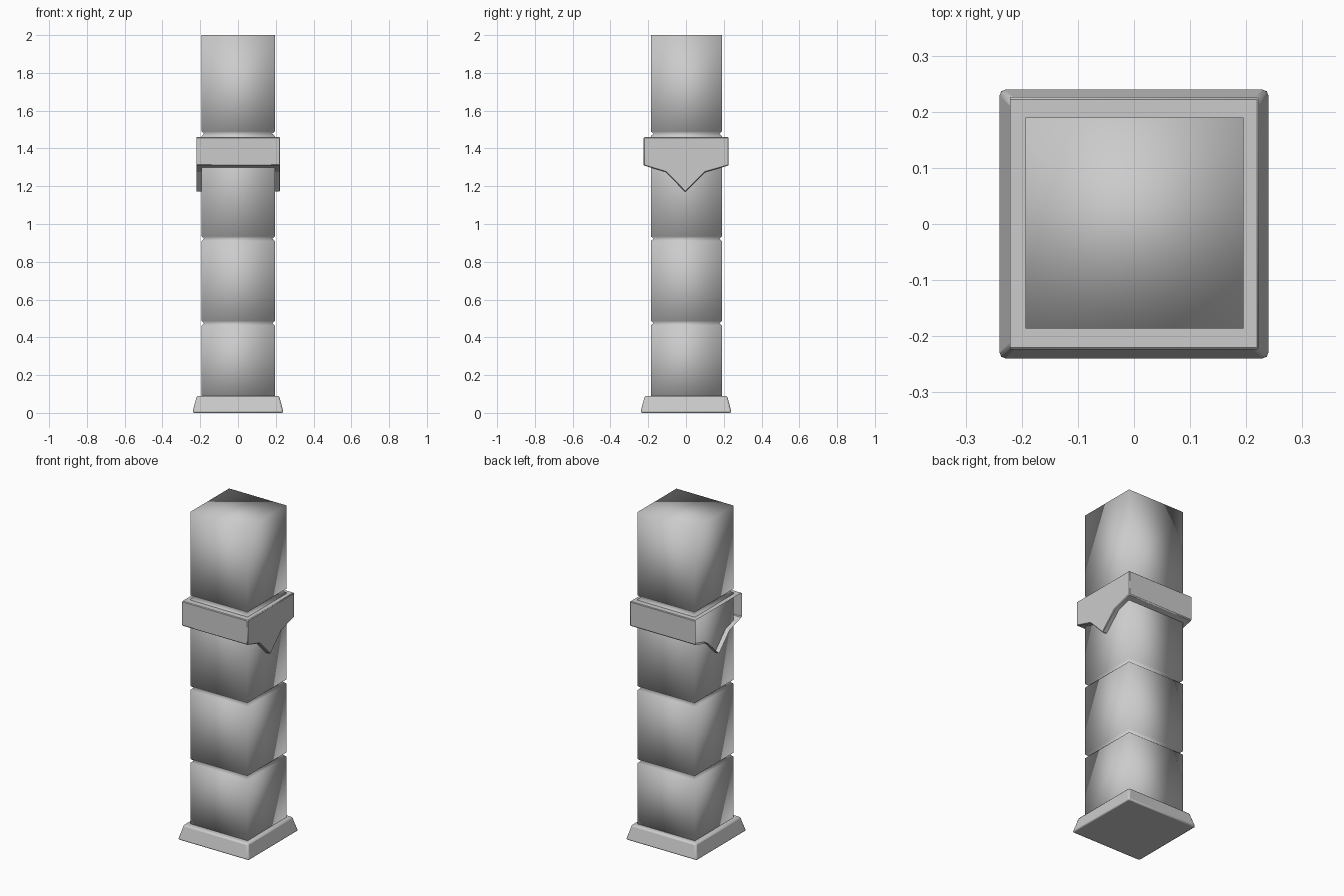
import bpy, bmesh

if "Cube" in bpy.data.objects:
    bpy.data.objects.remove(bpy.data.objects["Cube"])


def finish(name, bm):
    mesh = bpy.data.meshes.new(name)
    bmesh.ops.recalc_face_normals(bm, faces=bm.faces)
    bm.to_mesh(mesh)
    bm.free()
    obj = bpy.data.objects.new(name, mesh)
    bpy.context.collection.objects.link(obj)
    return obj


def square_stack(name, levels, cx=0, cy=0):
    """Stack rectangular rings given as (z, half_x, half_y) and cap both ends."""
    bm = bmesh.new()
    rings = []
    for z, hx, hy in levels:
        rings.append([bm.verts.new((cx + sx * hx, cy + sy * hy, z))
                      for sx, sy in ((-1, -1), (1, -1), (1, 1), (-1, 1))])
    for a, b in zip(rings, rings[1:]):
        for i in range(4):
            j = (i + 1) % 4
            bm.faces.new((a[i], a[j], b[j], b[i]))
    bm.faces.new(rings[0][::-1])
    bm.faces.new(rings[-1])
    return finish(name, bm)


def bevel(obj, width, segments):
    mod = obj.modifiers.new("soft_edges", 'BEVEL')
    mod.width = width
    mod.segments = segments
    mod.limit_method = 'ANGLE'


# Column shaft with V-grooves between its blocks
HX, HY, CUT = 0.194, 0.188, 0.014
levels = [(0.02, HX, HY)]
for z in (0.475, 0.922, 1.478):
    levels += [(z - 0.012, HX, HY), (z, HX - CUT, HY - CUT), (z + 0.012, HX, HY)]
levels.append((2.0, HX, HY))
shaft = square_stack("column_shaft", levels, 0.001, 0.002)
for p in shaft.data.polygons:
    p.use_smooth = True

# Tapered foot with softened edges
foot = square_stack("base_plinth", [(0.005, 0.242, 0.242), (0.09, 0.218, 0.218)])
foot.data.vertices.foreach_set  # corner positions are final before bevelling
for v in foot.data.vertices:
    if v.co.z < 0.05:
        v.co.z = 0.0
bevel(foot, 0.01, 2)

# Collar: pointed profile run across x, left open on the -x side
profile = [(-0.224, 1.46), (-0.224, 1.31), (-0.107, 1.275),
           (-0.004, 1.17), (0.103, 1.275), (0.226, 1.31), (0.226, 1.46)]
bm = bmesh.new()
left = [bm.verts.new((-0.221, y, z)) for y, z in profile]
right = [bm.verts.new((0.223, y, z)) for y, z in profile]
n = len(profile)
for i in range(n):
    j = (i + 1) % n
    bm.faces.new((left[i], left[j], right[j], right[i]))
bm.faces.new(right)
collar = finish("pointed_collar", bm)
bevel(collar, 0.004, 1)

# Smooth the softened parts while keeping their main edges sharp
bpy.ops.object.select_all(action='DESELECT')
for obj in (foot, collar):
    obj.select_set(True)
bpy.context.view_layer.objects.active = foot
bpy.ops.object.shade_smooth_by_angle(angle=0.5)
